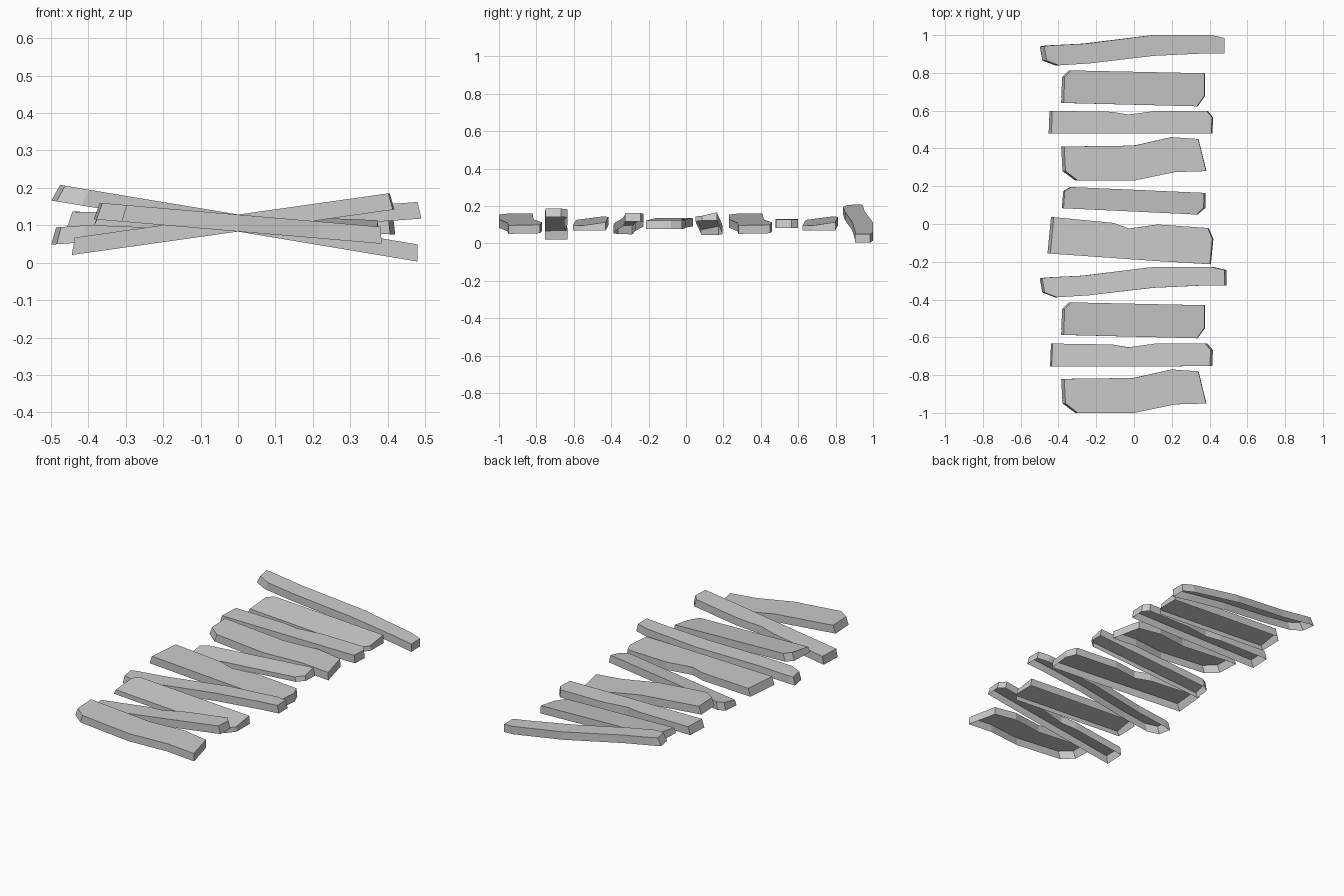
import bpy, bmesh

if "Cube" in bpy.data.objects:
    bpy.data.objects.remove(bpy.data.objects["Cube"])

HALF = 0.0225   # half plank thickness
MID_Z = 0.106

# Plank outlines (x, y), clockwise from the back left corner
JOGGED = [(-.385, .065), (0, .07), (.2, .115), (.345, .105), (.387, -.065),
          (.22, -.07), (0, -.115), (-.31, -.115), (-.378, -.065)]
NOTCHED = [(-.447, .06), (-.12, .055), (-.03, .04), (.12, .06), (.39, .06),
           (.419, .025), (.415, -.059), (.12, -.061), (-.452, -.061)]
TAPERED = [(-.345, .095), (.378, .08), (.378, -.04), (.338, -.095),
           (-.385, -.077), (-.38, .06)]
CURVED = [(-.47, .025), (-.27, .035), (.1, .08), (.42, .08), (.488, .065),
          (.49, -.017), (.38, -.017), (.1, -.03), (-.25, -.07), (-.42, -.08),
          (-.488, -.055), (-.502, .02)]


def plank(i, outline, y, tilt, y_scale=1.0, turn=0.0):
    """Plank shell, open underneath, with slanted ends; tilt raises the left."""
    bm = bmesh.new()
    low, high = [], []
    for px, py in outline:
        drop = 0.018 if outline is TAPERED and py < 0 else 0
        inset = 0.968 if px < 0 else 0.985
        low.append(bm.verts.new((px, py * y_scale, -HALF)))
        high.append(bm.verts.new((px * inset, py * y_scale, HALF - drop)))
    bm.faces.new(high[::-1])
    n = len(outline)
    for k in range(n):
        j = (k + 1) % n
        bm.faces.new((low[k], high[k], high[j], low[j]))
    bmesh.ops.recalc_face_normals(bm, faces=bm.faces)
    # Keep the top face pointing up
    top = max(bm.faces, key=lambda f: len(f.verts))
    if top.normal.z < 0:
        bmesh.ops.reverse_faces(bm, faces=bm.faces)
    name = f"plank_{i:02d}"
    mesh = bpy.data.meshes.new(name)
    bm.to_mesh(mesh)
    bm.free()
    ob = bpy.data.objects.new(name, mesh)
    ob.location = (0, y, MID_Z)
    ob.rotation_euler = (0, tilt, turn)
    bpy.context.collection.objects.link(ob)


# Row of planks from front to back
layout = [
    (JOGGED, -.885, .085), (NOTCHED, -.693, -.14), (TAPERED, -.51, .04),
    (CURVED, -.308, -.07), (NOTCHED, -.09, .018, 1.6, -.07),
    (TAPERED, .123, -.10, .66, -.03), (JOGGED, .345, .085),
    (NOTCHED, .539, .005), (TAPERED, .718, .04), (CURVED, .92, .165),
]
for i, spec in enumerate(layout, 1):
    plank(i, *spec)
